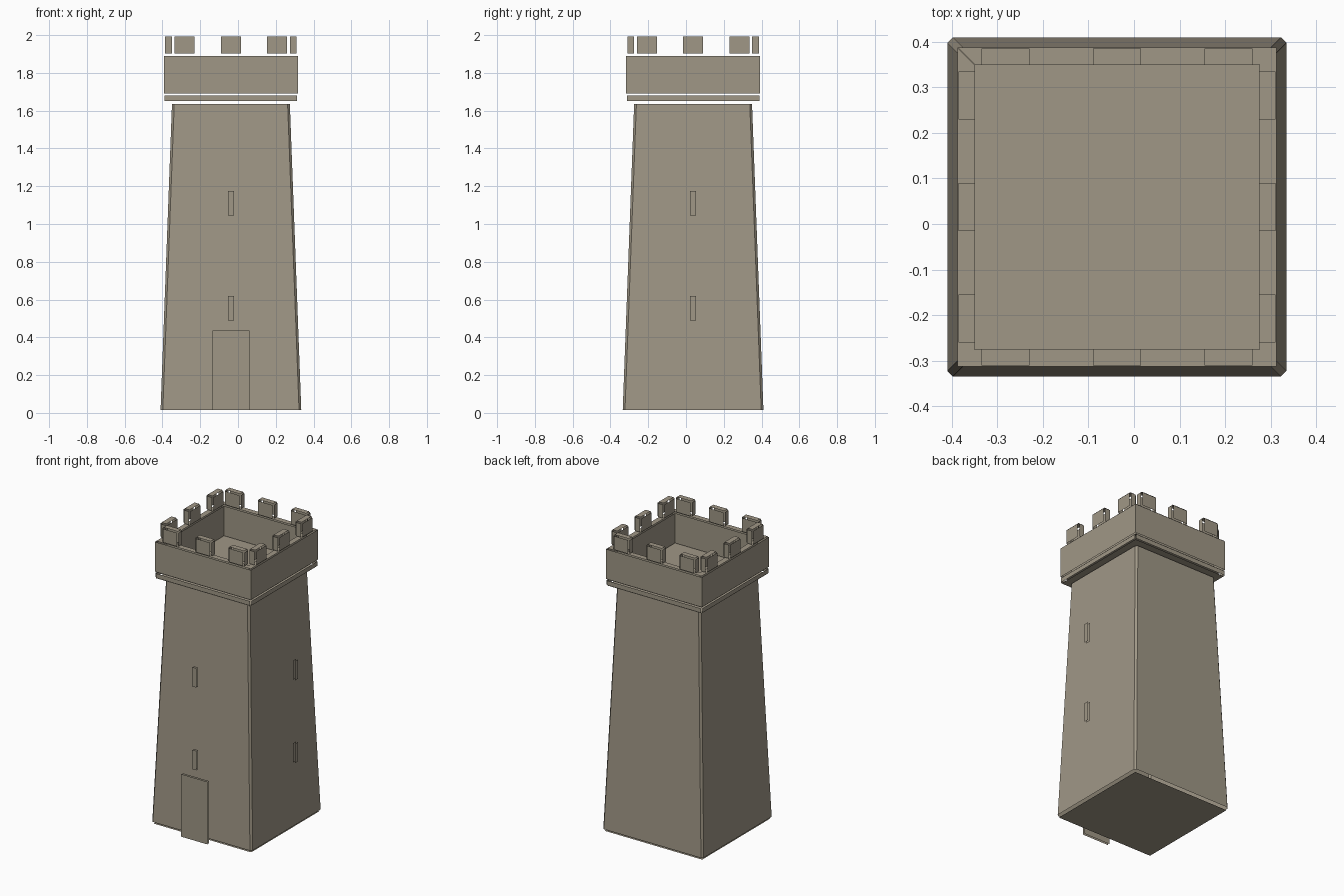
import bpy, bmesh, math
from mathutils import Vector, Matrix

cube = bpy.data.objects.get("Cube")
if cube:
    bpy.data.objects.remove(cube, do_unlink=True)

STONE = (0.35, 0.31, 0.24, 1)
stone = bpy.data.materials.new("weathered_stone")
stone.use_nodes = True
stone.diffuse_color = STONE
stone.node_tree.nodes["Principled BSDF"].inputs["Base Color"].default_value = STONE
stone.node_tree.nodes["Principled BSDF"].inputs["Roughness"].default_value = 0.9

CENTRE = Vector((-0.0375, 0.0375, 0))
SIDES = ("front", "left", "back", "right")   # successive quarter turns


def finish(name, bm, turn=0):
    """Turn a part about the tower axis and add it to the scene."""
    bm.transform(Matrix.Rotation(turn * math.pi / 2, 4, "Z"))
    mesh = bpy.data.meshes.new(name)
    bm.to_mesh(mesh)
    bm.free()
    mesh.materials.append(stone)
    obj = bpy.data.objects.new(name, mesh)
    obj.location = CENTRE
    bpy.context.scene.collection.objects.link(obj)
    return obj


def face(bm, points, outward):
    """Add a face whose normal points along outward."""
    f = bm.faces.new([bm.verts.new(p) for p in points])
    f.normal_update()
    if f.normal.dot(Vector(outward)) < 0:
        f.normal_flip()


def panel_box(bm, lo, hi, gap):
    """Box of separate panels with open edges; too narrow panels are left out."""
    for axis in range(3):
        u, v = [a for a in range(3) if a != axis]
        if min(hi[u] - lo[u], hi[v] - lo[v]) <= 2 * gap:
            continue
        for end, sign in ((lo, -1), (hi, 1)):
            points = []
            for a, b in ((0, 0), (1, 0), (1, 1), (0, 1)):
                p = Vector()
                p[axis] = end[axis]
                p[u] = hi[u] - gap if a else lo[u] + gap
                p[v] = hi[v] - gap if b else lo[v] + gap
                points.append(p)
            normal = Vector()
            normal[axis] = sign
            face(bm, points, normal)


def cut_square(half, cut, z):
    """Square outline with cut corners."""
    h, c = half, half - cut
    return [Vector((x, y, z)) for x, y in
            ((-c, -h), (c, -h), (h, -c), (h, c), (c, h), (-c, h), (-h, c), (-h, -c))]


# Tapered tower shaft with cut corners, open just below its end caps
bm = bmesh.new()
low, high = cut_square(0.3725, 0.012, 0.015), cut_square(0.312, 0.012, 1.636)
for i in range(8):
    j = (i + 1) % 8
    face(bm, (low[i], low[j], high[j], high[i]), low[i] + low[j])
face(bm, cut_square(0.362, 0.004, 0), (0, 0, -1))
face(bm, cut_square(0.302, 0.004, 1.645), (0, 0, 1))
finish("tower_shaft", bm)

# Slab that forms the roof floor and the trim under the parapet
OUT, IN = 0.3555, 0.308
bm = bmesh.new()
panel_box(bm, (-OUT, -OUT, 1.645), (OUT, OUT, 1.685), 0.005)
finish("roof_slab", bm)

# Parapet: one outer, inner, top and bottom panel per side
for turn, side in enumerate(SIDES):
    bm = bmesh.new()
    for d, way in ((OUT, -1), (IN, 1)):
        face(bm, ((-d, -d, 1.69), (d, -d, 1.69), (d, -d, 1.89), (-d, -d, 1.89)), (0, way, 0))
    a, b = OUT - 0.005, IN + 0.005
    for z, way in ((1.685, -1), (1.895, 1)):
        face(bm, ((-a, -a, z), (a, -a, z), (b, -b, z), (-b, -b, z)), (0, 0, way))
    finish(side + "_parapet", bm, turn)

# Three merlons on each side
for turn, side in enumerate(SIDES):
    bm = bmesh.new()
    for x in (-0.245, 0, 0.245):
        panel_box(bm, (x - 0.06, -OUT, 1.895), (x + 0.06, -IN + 0.003, 2.0), 0.007)
    finish(side + "_merlons", bm, turn)

# Arrow slits stand in front of two sides
for turn in (0, 1):
    bm = bmesh.new()
    for z in (0.555, 1.11):
        panel_box(bm, (-0.026, -0.447, z - 0.075), (0.026, -0.432, z + 0.075), 0.01)
    finish(SIDES[turn] + "_arrow_slits", bm, turn)

# Door stands in front of the shaft
bm = bmesh.new()
panel_box(bm, (-0.108, -0.447, 0.005), (0.108, -0.432, 0.445), 0.01)
finish("front_door", bm)
